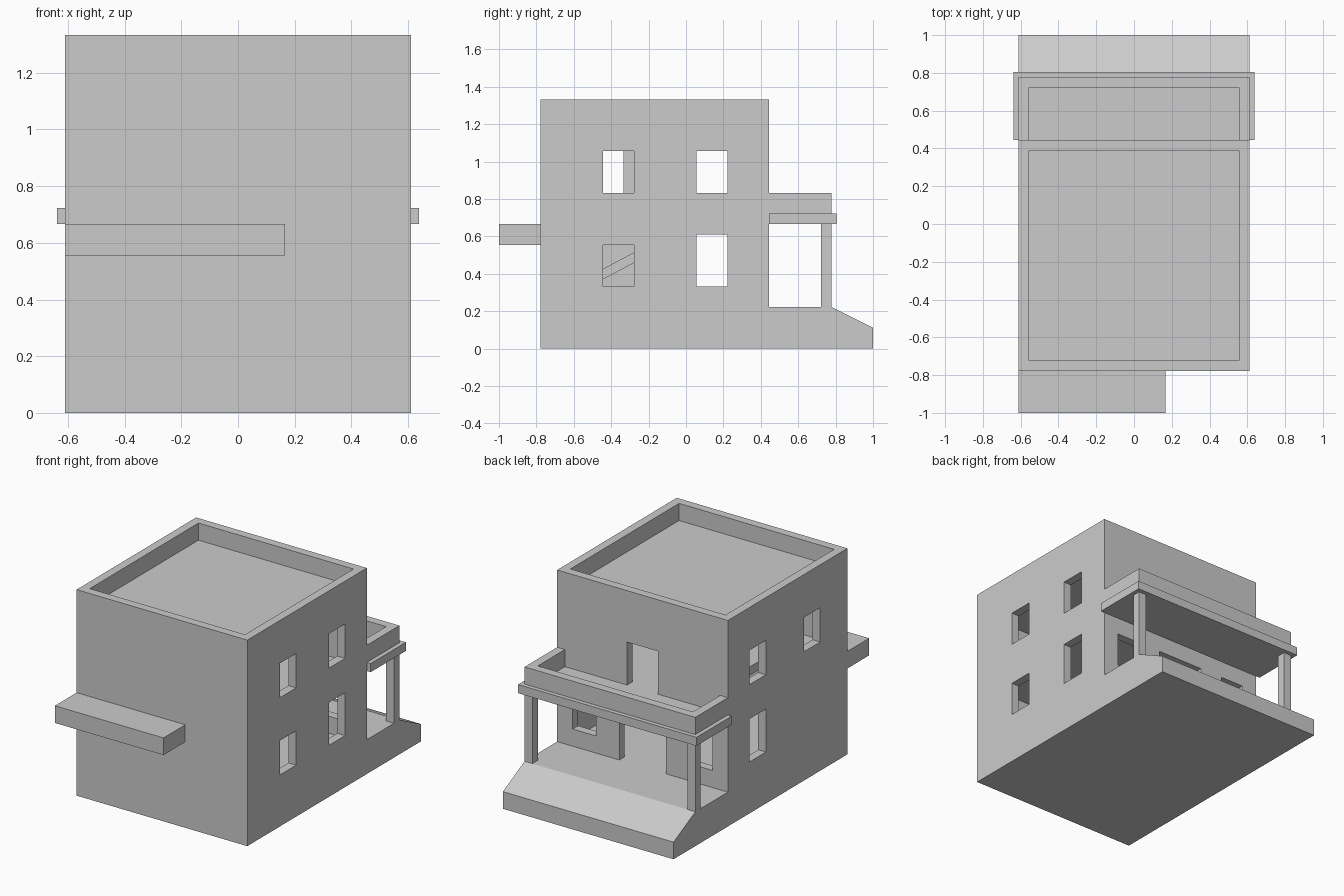
import bpy

if "Cube" in bpy.data.objects:
    bpy.data.objects.remove(bpy.data.objects["Cube"])

U = 1 / 18  # modelling grid step


def mesh_object(name, verts, faces):
    mesh = bpy.data.meshes.new(name)
    mesh.from_pydata([(x * U, y * U, z * U) for x, y, z in verts], [], faces)
    mesh.update()
    obj = bpy.data.objects.new(name, mesh)
    bpy.context.collection.objects.link(obj)
    return obj


def prism(name, profile, place, a, b):
    """Extrude a 2D profile from a to b; place(p, q, t) gives the 3D point."""
    n = len(profile)
    verts = [place(p, q, t) for t in (a, b) for p, q in profile]
    faces = [tuple(range(n))[::-1], tuple(range(n, 2 * n))]
    faces += [(i, (i + 1) % n, n + (i + 1) % n, n + i) for i in range(n)]
    return mesh_object(name, verts, faces)


def along_x(name, profile, a, b):
    return prism(name, profile, lambda p, q, t: (t, p, q), a, b)


def along_z(name, profile, a, b):
    return prism(name, profile, lambda p, q, t: (p, q, t), a, b)


def box(name, x, y, z):
    return along_z(name, [(x[0], y[0]), (x[1], y[0]), (x[1], y[1]), (x[0], y[1])], *z)


def cut(target, x, y, z):
    cutter = box("cutter", x, y, z)
    cutter.hide_render = True
    mod = target.modifiers.new("cut", "BOOLEAN")
    mod.operation, mod.solver, mod.object = "DIFFERENCE", "EXACT", cutter
    bpy.context.view_layer.objects.active = target
    bpy.ops.object.modifier_apply(modifier=mod.name)
    bpy.data.objects.remove(cutter, do_unlink=True)


# House body with porch floor and sloped entry, from its side silhouette
house = along_x("house", [(-14, 0), (18, 0), (18, 2), (14, 4), (8, 4), (8, 24), (-14, 24)], -11, 11)

# Ground room, upper room and sunken roof
for z in ((4, 12), (13, 21), (22, 25)):
    cut(house, (-10, 10), (-13, 7), z)

# Stair opening in the upper floor
cut(house, (-10, -6), (-7, 2), (11.5, 13.5))

# Right-hand windows
RIGHT, LEFT, BACK = (9.5, 11.5), (-11.5, -9.5), (6.5, 8.5)
for y, z in (((-8, -5), (6, 10)), ((1, 4), (6, 11)), ((-8, -5), (15, 19)), ((1, 4), (15, 19))):
    cut(house, RIGHT, y, z)

# Left-hand windows
for y, z in (((1, 4), (6, 11)), ((-9, -6), (15, 19)), ((1, 4), (15, 19))):
    cut(house, LEFT, y, z)

# Back windows, porch doorway and balcony door
for x, z in (((-9, -6), (6, 10)), ((6, 9), (6, 10)), ((-3, 3), (4, 10)), ((-2, 2), (13, 18))):
    cut(house, x, BACK, z)

# Sloping stair slab along the left wall
along_x("stair_slab", [(-13, 4), (2, 12), (2, 13), (-13, 5)], -10, -6)

# Balcony floor with overhanging edge, and its parapet
box("balcony_floor", (-11.5, 11.5), (8, 14.5), (12, 13))
along_z("balcony_parapet", [(-11, 8), (-10, 8), (-10, 13), (10, 13), (10, 8), (11, 8), (11, 14), (-11, 14)][::-1], 13, 15)

# Porch posts
for name, x in (("left_post", -11), ("right_post", 10)):
    box(name, (x, x + 1), (13, 14), (4, 12))

# Front canopy
box("front_canopy", (-11, 3), (-18, -14), (10, 12))

# Make all face directions consistent
for obj in bpy.context.collection.objects:
    bpy.context.view_layer.objects.active = obj
    bpy.ops.object.mode_set(mode="EDIT")
    bpy.ops.mesh.select_all(action="SELECT")
    bpy.ops.mesh.normals_make_consistent(inside=False)
    bpy.ops.object.mode_set(mode="OBJECT")
